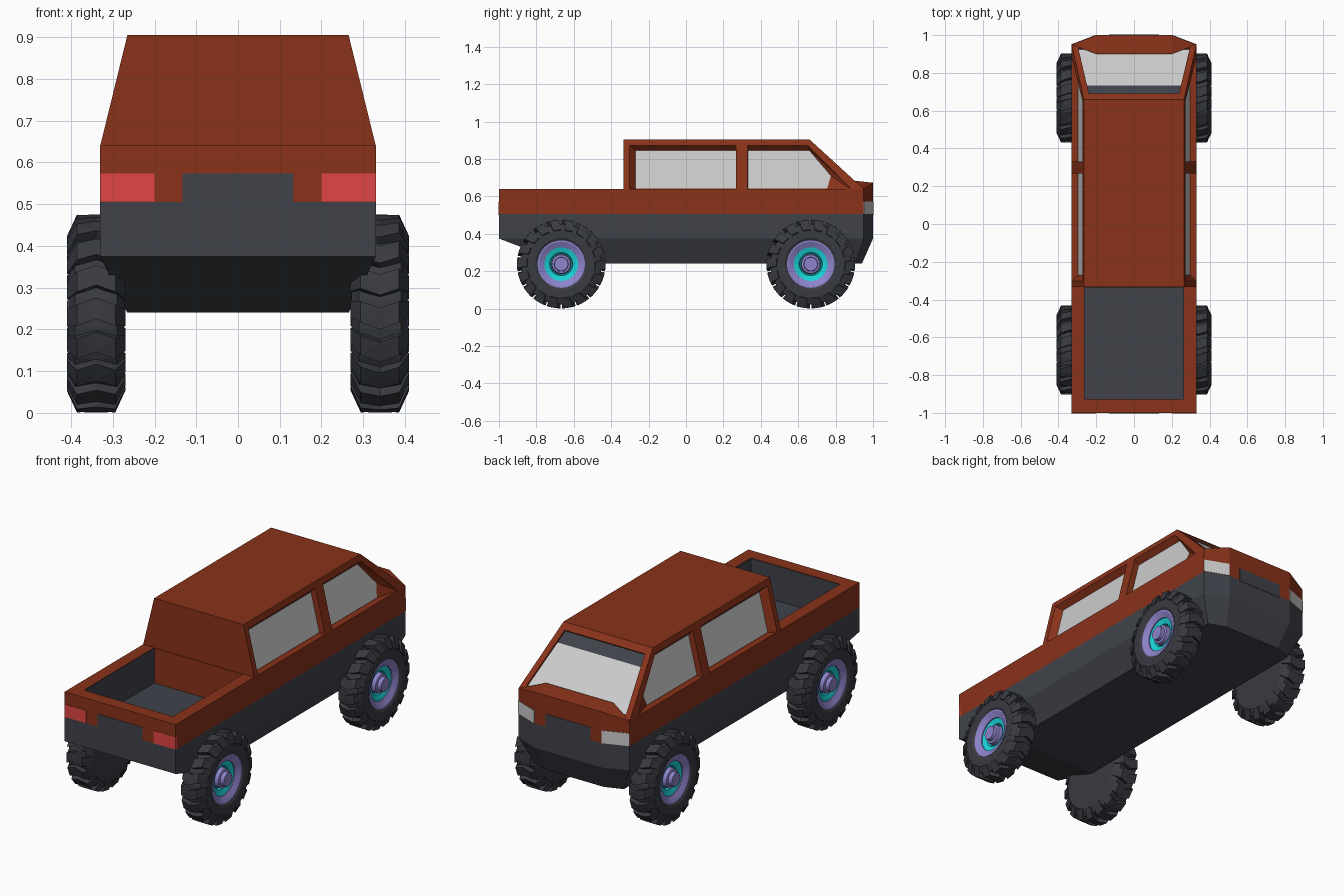
import bpy, bmesh, math
from mathutils import Vector

if "Cube" in bpy.data.objects:
    bpy.data.objects.remove(bpy.data.objects["Cube"])


def material(name, rgb):
    m = bpy.data.materials.new(name)
    m.diffuse_color = (*rgb, 1)
    m.use_nodes = True
    m.node_tree.nodes["Principled BSDF"].inputs["Base Color"].default_value = m.diffuse_color
    return m


RED = material("rust_paint", (0.25, 0.032, 0.01))
GREY = material("dark_cladding", (0.05, 0.055, 0.068))
RUBBER = material("rubber", (0.04, 0.043, 0.053))
GLASS = material("glass", (0.55, 0.55, 0.55))
TAIL = material("tail_light", (0.75, 0.06, 0.06))
PURPLE = material("rim_purple", (0.27, 0.23, 0.6))
CYAN = material("rim_cyan", (0.01, 0.65, 0.68))


def finish(name, bm, mat):
    bmesh.ops.recalc_face_normals(bm, faces=bm.faces)
    me = bpy.data.meshes.new(name)
    bm.to_mesh(me)
    bm.free()
    if mat:
        me.materials.append(mat)
    ob = bpy.data.objects.new(name, me)
    bpy.context.collection.objects.link(ob)
    return ob


def hull_into(bm, pts):
    verts = [bm.verts.new(p) for p in pts]
    bmesh.ops.convex_hull(bm, input=verts)


def hull(name, pts, mat=None):
    bm = bmesh.new()
    hull_into(bm, pts)
    bmesh.ops.dissolve_limit(bm, angle_limit=0.01, verts=bm.verts, edges=bm.edges)
    return finish(name, bm, mat)


def box(name, x0, x1, y0, y1, z0, z1, mat=None):
    return hull(name, [(x, y, z) for x in (x0, x1) for y in (y0, y1) for z in (z0, z1)], mat)


def cut(ob, cutter):
    cutter.hide_render = True
    cutter.hide_viewport = True
    m = ob.modifiers.new("cut", "BOOLEAN")
    m.operation = "DIFFERENCE"
    m.solver = "EXACT"
    m.object = cutter


# Body shell: plan outline with clipped front corners
def ring(z, w=0.33, back=-1.0, corner=0.95, nose_w=0.2, nose=1.0):
    return [(s * x, y, z) for s in (-1, 1) for x, y in ((w, back), (w, corner), (nose_w, nose))]


lower = hull("lower_body", ring(0.24, 0.265, -0.65, 0.905, 0.17, 0.94) + ring(0.375) + ring(0.505), GREY)
upper = hull("upper_body", ring(0.505) + ring(0.64), RED)
bed = box("bed_cutter", -0.265, 0.265, -0.93, -0.333, 0.45, 0.8)
cut(lower, bed)
cut(upper, bed)

# Bed lining
box("bed_floor", -0.265, 0.265, -0.93, -0.333, 0.445, 0.452, GREY)
box("bed_tail_lining", -0.265, 0.265, -0.931, -0.927, 0.45, 0.638, GREY)
for s, side in ((-1, "left"), (1, "right")):
    box("bed_lining_" + side, s * 0.262, s * 0.266, -0.93, -0.333, 0.45, 0.638, GREY)
box("bed_front_wall", -0.265, 0.265, -0.336, -0.331, 0.45, 0.639, RED)

# Cab
cab = hull("cab", [(s * x, y, z) for s in (-1, 1) for x, y, z in
                   ((0.33, -0.333, 0.64), (0.33, 0.95, 0.64),
                    (0.265, 0.66, 0.905), (0.265, -0.333, 0.905))], RED)


# Side windows: tapered pockets with a pane at the bottom
def side_pt(s, y, z, d):
    return (s * (0.33 - (z - 0.64) * 0.2453 - d), y, z)


WINDOWS = {
    "rear": ([(-0.305, 0.63), (-0.305, 0.876), (0.268, 0.876), (0.268, 0.63)],
             [(-0.27, 0.63), (-0.27, 0.845), (0.267, 0.845), (0.267, 0.63)]),
    "front": ([(0.33, 0.63), (0.33, 0.876), (0.65, 0.876), (0.895, 0.63)],
              [(0.331, 0.63), (0.331, 0.845), (0.66, 0.845), (0.775, 0.71), (0.755, 0.63)]),
}
for s, side in ((-1, "left"), (1, "right")):
    for key, (outer, inner) in WINDOWS.items():
        label = f"{key}_window_{side}"
        cut(cab, hull(label + "_cutter",
                      [side_pt(s, y, z, -0.004) for y, z in outer] +
                      [side_pt(s, y, z, 0.035) for y, z in inner]))
        hull(label, [side_pt(s, y, max(z, 0.643), d) for y, z in inner for d in (0.033, 0.038)], GLASS)


# Windshield pocket, pane and tinted strip
def shield_pt(x, y, d):
    return (x, y + 0.675 * d, 0.905 - (y - 0.66) * 0.914 + 0.738 * d)


def shield(name, y0, w0, y1, w1, d0, d1, mat=None):
    return hull(name, [shield_pt(s * w, y, d) for s in (-1, 1)
                       for y, w in ((y0, w0), (y1, w1)) for d in (d0, d1)], mat)


cut(cab, shield("windshield_cutter", 0.69, 0.238, 0.93, 0.295, -0.012, 0.02))
shield("windshield", 0.74, 0.25, 0.93, 0.295, -0.014, -0.01, GLASS)
shield("windshield_tint_strip", 0.69, 0.238, 0.74, 0.25, -0.014, -0.01, GREY)

# Raised nose in front of the windshield
hull("hood", [(s * x, y, z) for s in (-1, 1) for x, y, z in
              ((0.33, 0.95, 0.64), (0.2, 1.0, 0.673), (0.2, 0.9, 0.684),
               (0.33, 0.95, 0.6), (0.2, 1.0, 0.6), (0.2, 0.9, 0.6))], RED)

# Lights, tailgate panel and grille
box("tailgate_panel", -0.133, 0.133, -1.002, -0.99, 0.5, 0.574, GREY)
box("grille", -0.133, 0.133, 0.99, 1.002, 0.5, 0.574, GREY)
for s, side in ((-1, "left"), (1, "right")):
    box("tail_light_" + side, s * 0.2, s * 0.33, -1.002, -0.99, 0.506, 0.574, TAIL)
    hull("headlight_" + side, [(s * (x + 0.36 * d), y + 0.93 * d, z) for x, y in ((0.33, 0.95), (0.2, 1.0))
                               for d in (-0.006, 0.002) for z in (0.506, 0.574)], GLASS)


# Wheels: parts spun about the x axis, outer side at +x
def spin(bm, profile, n=32):
    rings = [[bm.verts.new((x, r * math.cos(2 * math.pi * i / n), r * math.sin(2 * math.pi * i / n)))
              for i in range(n)] for x, r in profile]
    for a, b in zip(rings, rings[1:]):
        for i in range(n):
            j = (i + 1) % n
            bm.faces.new((a[i], a[j], b[j], b[i]))
    for end in (rings[0], rings[-1]):
        bm.faces.new(end)


def tire_mesh():
    bm = bmesh.new()
    spin(bm, [(-0.068, 0.12), (-0.068, 0.18), (-0.05, 0.215), (0.05, 0.215), (0.066, 0.18),
              (0.066, 0.14), (0.058, 0.126), (0.01, 0.12)], 36)
    # Chevron tread blocks, two halves each
    for k in range(18):
        for s in (-1, 1):
            pts = []
            for x, r, skew in ((0, 0.237, 3), (0.046, 0.237, -1), (0.07, 0.185, -3),
                               (0, 0.2, 3), (0.06, 0.175, -3)):
                for half in (-6.2, 6.2):
                    a = math.radians(k * 20 + skew + half)
                    pts.append((s * x, r * math.cos(a), r * math.sin(a)))
            hull_into(bm, pts)
    return bm


def spun(profile):
    bm = bmesh.new()
    spin(bm, profile)
    return bm


PARTS = [
    ("tire", tire_mesh, RUBBER),
    ("rim", lambda: spun([(0.01, 0.127), (0.06, 0.127), (0.06, 0.12), (0.045, 0.09), (0.01, 0.09)]), PURPLE),
    ("rim_ring", lambda: spun([(0.012, 0.092), (0.04, 0.092), (0.03, 0.062), (0.012, 0.058)]), CYAN),
    ("hub", lambda: spun([(0.01, 0.054), (0.045, 0.05), (0.048, 0.038), (0.068, 0.036)]), PURPLE),
]
for part, build, mat in PARTS:
    first = None
    for y, end in ((-0.667, "rear"), (0.667, "front")):
        for s, side in ((-1, "left"), (1, "right")):
            label = f"{end}_{side}_{part}"
            if first is None:
                ob = first = finish(label, build(), mat)
            else:
                ob = bpy.data.objects.new(label, first.data)
                bpy.context.collection.objects.link(ob)
            ob.location = (s * 0.34, y, 0.238)
            ob.rotation_euler = (0, 0, 0 if s > 0 else math.pi)
